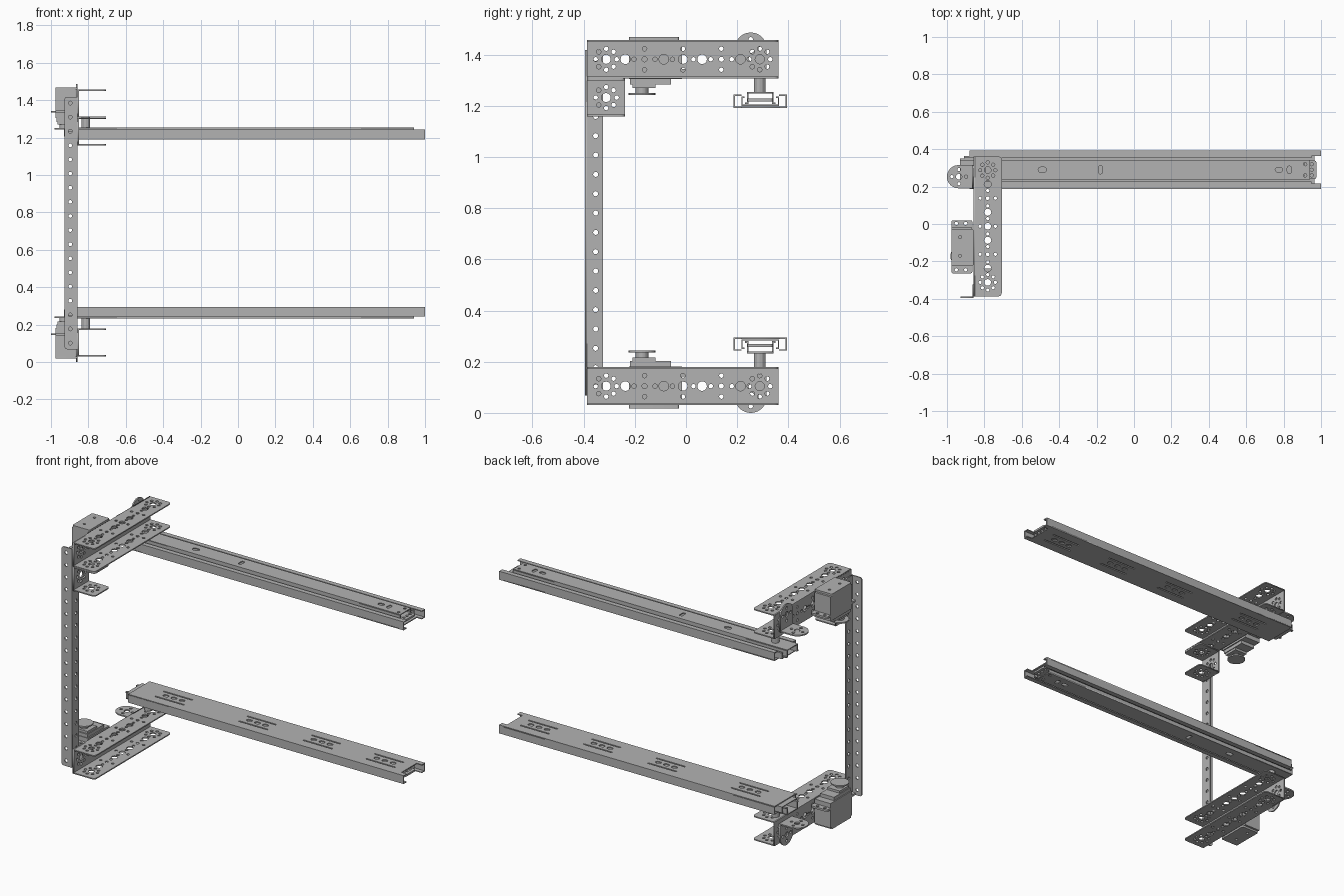
import bpy, bmesh, math
from mathutils import Matrix, Vector

if "Cube" in bpy.data.objects:
    bpy.data.objects.remove(bpy.data.objects["Cube"])

MID = 0.743  # height of the mirror plane between the two arms
grey = bpy.data.materials.new("light_grey")
grey.diffuse_color = (0.45, 0.45, 0.45, 1)
grey.use_nodes = True
grey.node_tree.nodes["Principled BSDF"].inputs["Base Color"].default_value = grey.diffuse_color

# plane -> columns giving the world direction of u, v and the plate normal
AXES = {'x': ((0, 1, 0), (0, 0, 1), (1, 0, 0)),
        'y': ((1, 0, 0), (0, 0, 1), (0, -1, 0)),
        'z': ((1, 0, 0), (0, 1, 0), (0, 0, 1))}


def finish(name, bm):
    bmesh.ops.remove_doubles(bm, verts=bm.verts, dist=0.00005)
    bmesh.ops.recalc_face_normals(bm, faces=bm.faces)
    me = bpy.data.meshes.new(name)
    bm.to_mesh(me)
    bm.free()
    me.materials.append(grey)
    ob = bpy.data.objects.new(name, me)
    bpy.context.collection.objects.link(ob)
    return ob


def boxes(name, *specs):
    """One object from (x0, x1, y0, y1, z0, z1) blocks."""
    bm = bmesh.new()
    for x0, x1, y0, y1, z0, z1 in specs:
        m = Matrix.Translation(((x0 + x1) / 2, (y0 + y1) / 2, (z0 + z1) / 2))
        bmesh.ops.create_cube(bm, size=1, matrix=m @ Matrix.Diagonal((x1 - x0, y1 - y0, z1 - z0, 1)))
    return finish(name, bm)


def cylinder(name, x, y, z0, z1, r, n=24):
    bm = bmesh.new()
    bmesh.ops.create_cone(bm, cap_ends=True, segments=n, radius1=r, radius2=r, depth=z1 - z0,
                          matrix=Matrix.Translation((x, y, (z0 + z1) / 2)))
    return finish(name, bm)


def rounded(u0, u1, v0, v1, r=0.0, n=4):
    """Rounded rectangle outline; r may be a 4-tuple (++, -+, --, +-)."""
    rs = r if isinstance(r, tuple) else (r,) * 4
    pts = []
    for k, (u, v, su, sv) in enumerate(((u1, v1, -1, -1), (u0, v1, 1, -1), (u0, v0, 1, 1), (u1, v0, -1, 1))):
        c = rs[k]
        for i in range(n + 1 if c else 1):
            a = math.pi / 2 * (k + i / n)
            pts.append((u + su * c + c * math.cos(a) * bool(c), v + sv * c + c * math.sin(a) * bool(c)))
    return pts


def hole(u, v, r, n=12):
    return [(u + r * math.cos(2 * math.pi * i / n), v + r * math.sin(2 * math.pi * i / n)) for i in range(n)]


def slot(u, v, lu, lv):
    return rounded(u - lu / 2, u + lu / 2, v - lv / 2, v + lv / 2, min(lu, lv) * 0.49, 3)


def plate(name, plane, pos, t, outline, holes=()):
    """Flat sheet with holes, centred at pos along its normal."""
    cu = bpy.data.curves.new(name, 'CURVE')
    cu.dimensions, cu.fill_mode, cu.extrude = '2D', 'BOTH', t / 2
    for loop in (outline, *holes):
        sp = cu.splines.new('POLY')
        sp.points.add(len(loop) - 1)
        for p, (u, v) in zip(sp.points, loop):
            p.co = (u, v, 0, 1)
        sp.use_cyclic_u = True
    tmp = bpy.data.objects.new(name + "_curve", cu)
    bpy.context.collection.objects.link(tmp)
    me = bpy.data.meshes.new_from_object(tmp.evaluated_get(bpy.context.evaluated_depsgraph_get()))
    bpy.data.objects.remove(tmp)
    bpy.data.curves.remove(cu)
    bm = bmesh.new()
    bm.from_mesh(me)
    bpy.data.meshes.remove(me)
    u, v, w = (Vector(a) for a in AXES[plane])
    m = Matrix((u, v, w)).transposed().to_4x4()
    m.translation = Vector([abs(c) for c in w]) * pos
    bm.transform(m)
    return finish(name, bm)


# hole rows of the channels: large holes at a fixed pitch, rings of small holes around them
Y0, Y1, X0, X1, T = -0.387, 0.361, -0.857, -0.707, 0.007
PITCH = 0.15


def pattern(count, centre):
    out = []
    for k in range(count):
        y = Y0 + 0.075 + k * PITCH
        end = k in (0, count - 1)
        out.append(hole(y, centre, 0.018 if end or k == 2 else 0.010))
        for i in range(0, 8, 1 if end else 2):
            a = i * math.pi / 4
            out.append(hole(y + 0.041 * math.cos(a), centre + 0.041 * math.sin(a), 0.009, 8))
        if k < count - 1:
            out.append(hole(y + PITCH / 2, centre, 0.019))
    return out


def swap(loops):
    return [[(v, u) for u, v in lp] for lp in loops]


def channel(name, z0, z1, y1, count):
    parts = [plate(name + "_web", 'x', X0 + T / 2, T, rounded(Y0, y1, z0, z1), pattern(count, (z0 + z1) / 2))]
    for tag, z in (("top", z1 - T / 2), ("bottom", z0 + T / 2)):
        parts.append(plate(f"{name}_{tag}_flange", 'z', z, T, rounded(X0, X1, Y0, y1, (0.018, 0, 0, 0.018)),
                           swap(pattern(count, (X0 + X1) / 2))))
    return parts


# arm channel
arm = channel("arm_channel", 1.307, 1.456, Y1, 5)

# drawer slide: outer rail with slotted web, middle rail, raised inner rail
S0, S1, SC = 0.186, 0.394, 0.29
slots = []
for x in (-0.64, -0.07, 0.37, 0.80):
    slots += [slot(x, SC + s * 0.04, 0.2, 0.009) for s in (-1, 1)]
    slots += [slot(x + d, SC, 0.036, 0.026) for d in (-0.055, 0, 0.055)]
arm.append(plate("slide_outer_web", 'z', 1.194, 0.006, rounded(-0.88, 0.965, S0, S1), slots))
arm.append(boxes("slide_outer_sides",
                 (-0.88, 1, S0, S0 + 0.006, 1.191, 1.243), (-0.88, 1, S1 - 0.006, S1, 1.191, 1.243),
                 (-0.88, 1, S0, S0 + 0.03, 1.238, 1.243), (-0.88, 1, S1 - 0.03, S1, 1.238, 1.243),
                 (-0.88, 1, S0, S0 + 0.03, 1.191, 1.197), (-0.88, 1, S1 - 0.03, S1, 1.191, 1.197)))
arm.append(boxes("slide_middle_rail", (-0.91, 0.95, 0.216, 0.364, 1.199, 1.204),
                 (-0.91, 0.95, 0.216, 0.221, 1.199, 1.236), (-0.91, 0.95, 0.359, 0.364, 1.199, 1.236),
                 (-0.91, 0.95, 0.216, 0.228, 1.231, 1.236), (-0.91, 0.95, 0.352, 0.364, 1.231, 1.236)))
arm.append(plate("slide_inner_web", 'z', 1.25, 0.006, rounded(-0.93, 0.94, 0.238, 0.342),
                 [slot(-0.49, SC, 0.045, 0.028), slot(-0.18, SC, 0.022, 0.045), slot(0.775, SC, 0.04, 0.025),
                  slot(0.83, SC, 0.022, 0.04), hole(0.915, SC - 0.03, 0.009), hole(0.915, SC + 0.03, 0.009)]))
arm.append(boxes("slide_inner_sides", (-0.93, 0.94, 0.238, 0.244, 1.208, 1.25),
                 (-0.93, 0.94, 0.336, 0.342, 1.208, 1.25),
                 (-0.93, 0.94, 0.23, 0.244, 1.206, 1.212), (-0.93, 0.94, 0.336, 0.35, 1.206, 1.212)))
arm.append(plate("slide_end_latch", 'z', 1.222, 0.012, rounded(0.91, 0.975, 0.24, 0.34, 0.012),
                 [hole(0.95, SC + d, 0.009, 8) for d in (-0.03, 0, 0.03)]))

# standoff joining slide and arm
arm.append(cylinder("standoff", -0.813, 0.288, 1.252, 1.308, 0.023, 12))

# motor with mounting tabs, stepped gearbox, shaft and horn
arm.append(boxes("motor_body", (-0.976, -0.868, -0.222, -0.015, 1.305, 1.456)))
arm.append(plate("motor_cap", 'z', 1.462, 0.012, rounded(-0.976, -0.858, -0.222, -0.028, 0.008),
                 [hole(-0.93, -0.07, 0.008), hole(-0.93, -0.17, 0.008)]))
arm.append(plate("motor_tabs", 'z', 1.338, 0.012, rounded(-0.976, -0.864, -0.264, 0.02, 0.01),
                 [hole(x, y, 0.009) for x in (-0.95, -0.9) for y in (-0.245, 0.003)]))
arm.append(boxes("motor_gearbox", (-0.97, -0.875, -0.218, -0.058, 1.284, 1.306),
                 (-0.965, -0.88, -0.21, -0.12, 1.27, 1.29)))
arm.append(cylinder("motor_shaft", -0.93, -0.172, 1.246, 1.29, 0.025))
arm.append(cylinder("motor_horn", -0.93, -0.172, 1.242, 1.25, 0.052))

# round-ended angle bracket behind the arm
BY, BR = 0.253, 0.062
ring = lambda u, v: [hole(u + 0.038 * math.cos(a * math.pi / 2), v + 0.038 * math.sin(a * math.pi / 2), 0.009, 8)
                     for a in range(4)] + [hole(u, v, 0.016)]
arm.append(plate("bracket_upright", 'x', X0 - 0.004, 0.008,
                 rounded(BY - BR, BY + BR, 1.335, 1.486, (BR * 0.99, BR * 0.99, 0, 0), 8), ring(BY, 1.422)))
arm.append(plate("bracket_tab", 'z', 1.338, 0.008,
                 rounded(-1, X0, BY - BR, BY + BR, (0, BR * 0.99, BR * 0.99, 0), 8), ring(-0.936, BY)))

# mirrored lower arm
for ob in arm:
    me = ob.data.copy()
    me.transform(Matrix.Translation((0, 0, 2 * MID)) @ Matrix.Diagonal((1, 1, -1, 1)))
    me.flip_normals()
    low = bpy.data.objects.new("lower_" + ob.name, me)
    bpy.context.collection.objects.link(low)
    ob.name = "upper_" + ob.name

# short spacer channel under the upper arm
channel("spacer_channel", 1.158, 1.306, Y0 + 0.149, 1)

# upright angle post with a row of holes in each leg
heights = [MID + (i - 8.5) * 0.0755 for i in range(18)]
plate("post_front_leg", 'y', -0.391, T, rounded(-0.928, X0, 0.068, 1.418, (0, 0.015, 0.015, 0)),
      [hole(-0.897, z, 0.010) for z in heights])
plate("post_side_leg", 'x', X0 - T / 2, T, rounded(-0.3945, -0.324, 0.068, 1.418, (0.015, 0, 0, 0.015)),
      [hole(-0.353, z, 0.010) for z in heights])
